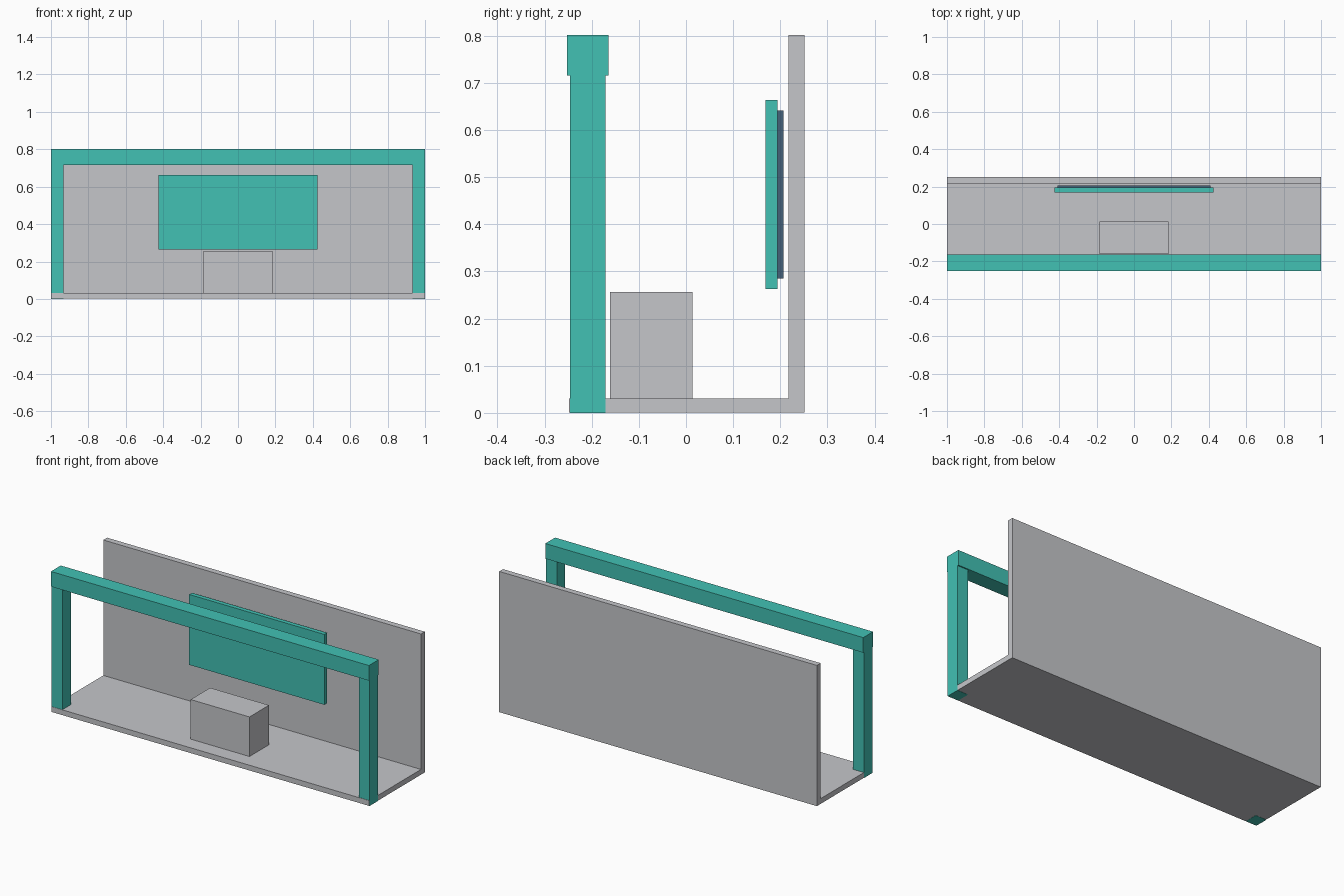
import bpy
import bmesh

default = bpy.data.objects.get("Cube")
if default:
    bpy.data.objects.remove(default, do_unlink=True)


def material(name, color):
    mat = bpy.data.materials.new(name)
    mat.use_nodes = True
    mat.diffuse_color = (*color, 1)
    mat.node_tree.nodes["Principled BSDF"].inputs["Base Color"].default_value = (*color, 1)
    return mat


teal = material("teal", (0.054, 0.533, 0.456))
grey = material("light grey", (0.558, 0.565, 0.591))
slate = material("slate blue", (0.06, 0.12, 0.19))


def extrude_x(name, profile, x0, x1, mat):
    """Extrude a (y, z) outline along x."""
    bm = bmesh.new()
    face = bm.faces.new([bm.verts.new((x0, y, z)) for y, z in profile])
    result = bmesh.ops.extrude_face_region(bm, geom=[face])
    moved = [g for g in result["geom"] if isinstance(g, bmesh.types.BMVert)]
    bmesh.ops.translate(bm, verts=moved, vec=(x1 - x0, 0, 0))
    bmesh.ops.recalc_face_normals(bm, faces=bm.faces)
    mesh = bpy.data.meshes.new(name)
    bm.to_mesh(mesh)
    bm.free()
    mesh.materials.append(mat)
    obj = bpy.data.objects.new(name, mesh)
    bpy.context.collection.objects.link(obj)
    return obj


def box(name, x, y, z, mat):
    outline = [(y[0], z[0]), (y[1], z[0]), (y[1], z[1]), (y[0], z[1])]
    return extrude_x(name, outline, x[0], x[1], mat)


# Floor and back wall in one L-shaped shell, a hair inside the posts' outer faces
front, back, inner = -0.248, 0.251, 0.217
base, floor, top = 0.001, 0.031, 0.801
shell = [(front, base), (back, base), (back, top), (inner, top), (inner, floor), (front, floor)]
extrude_x("floor_and_back_wall", shell, -0.999, 0.999, grey)

# Front portal frame
for name, x in (("left_post", (0.932, 1)), ("right_post", (-1, -0.932))):
    box(name, x, (-0.246, -0.171), (0, 0.716), teal)
box("header_beam", (-1, 1), (-0.252, -0.164), (0.715, 0.801), teal)

# Counter standing on the floor
box("counter", (-0.185, 0.185), (-0.161, 0.014), (floor, 0.256), grey)

# Display panel with its backing in front of the wall
box("display_panel", (-0.425, 0.425), (0.169, 0.194), (0.263, 0.663), teal)
box("panel_backing", (-0.408, 0.408), (0.194, 0.207), (0.285, 0.641), slate)
